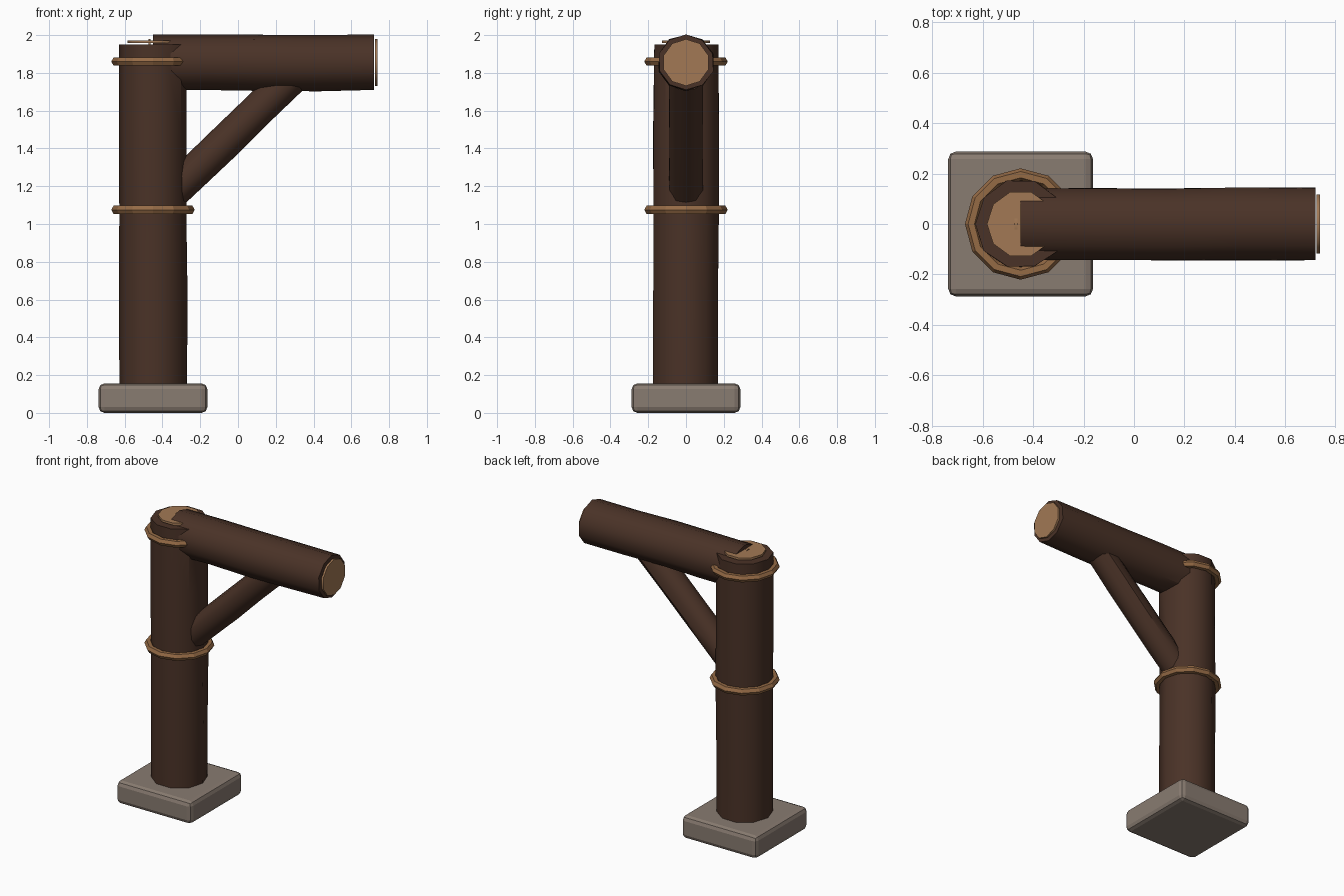
import bpy, bmesh, math, random
from mathutils import Vector

random.seed(4)
cube = bpy.data.objects.get("Cube")
if cube:
    bpy.data.objects.remove(cube, do_unlink=True)


def material(name, rgb):
    m = bpy.data.materials.new(name)
    m.use_nodes = True
    m.diffuse_color = (*rgb, 1)
    m.node_tree.nodes["Principled BSDF"].inputs["Base Color"].default_value = (*rgb, 1)
    return m


bark = material("dark bark", (0.068, 0.032, 0.020))
cut_wood = material("cut wood", (0.36, 0.19, 0.09))
rope = material("rope tan", (0.30, 0.145, 0.060))
stone = material("grey stone", (0.25, 0.20, 0.165))


def finish(obj, name, mat, angle=None):
    obj.name = name
    obj.data.materials.append(mat)
    if angle:
        bpy.ops.object.select_all(action='DESELECT')
        obj.select_set(True)
        bpy.context.view_layer.objects.active = obj
        bpy.ops.object.shade_smooth_by_angle(angle=math.radians(angle))
    return obj


def log(name, start, end, radius, mat, sides=10, rings=5, wobble=0.0, angle=40):
    """Capped round timber between two points, with a slightly uneven skin."""
    start, end = Vector(start), Vector(end)
    axis = (end - start).normalized()
    side = Vector((0, 1, 0))
    up = axis.cross(side)
    bm = bmesh.new()
    loops = []
    for i in range(rings):
        centre = start.lerp(end, i / (rings - 1))
        loop = []
        for k in range(sides):
            a = math.tau * k / sides
            r = radius + random.uniform(-wobble, wobble)
            loop.append(bm.verts.new(centre + (up * math.cos(a) + side * math.sin(a)) * r))
        loops.append(loop)
    for a, b in zip(loops, loops[1:]):
        for k in range(sides):
            n = (k + 1) % sides
            bm.faces.new((a[k], a[n], b[n], b[k]))
    bm.faces.new(loops[0])
    bm.faces.new(loops[-1])
    bmesh.ops.recalc_face_normals(bm, faces=bm.faces)
    mesh = bpy.data.meshes.new(name)
    bm.to_mesh(mesh)
    bm.free()
    obj = bpy.data.objects.new(name, mesh)
    bpy.context.collection.objects.link(obj)
    return finish(obj, name, mat, angle)


POST_X, BEAM_Z = -0.45, 1.855

# Stone footing with rounded edges
bpy.ops.mesh.primitive_cube_add(size=1, location=(POST_X, 0, 0.078))
footing = bpy.context.object
footing.scale = (0.575, 0.575, 0.156)
bpy.ops.object.transform_apply(location=False, rotation=False, scale=True)
bevel = footing.modifiers.new("rounded edges", 'BEVEL')
bevel.width = 0.03
bevel.segments = 2
finish(footing, "stone_footing", stone)

# Timbers
log("post", (POST_X, 0, 0.13), (POST_X, 0, 1.95), 0.18, bark, wobble=0.004)
log("beam", (POST_X, 0, BEAM_Z), (0.72, 0, BEAM_Z), 0.149, bark, wobble=0.004)
log("brace", (-0.40, 0, 1.118), (0.28, 0, 1.771), 0.092, bark, wobble=0.003)

# Pale sawn ends
log("post_end", (POST_X, 0, 1.957), (POST_X, 0, 1.972), 0.134, cut_wood, rings=2)
for name, x in (("beam_outer_end", 0.725), ("beam_inner_end", -0.475)):
    log(name, (x, 0, BEAM_Z), (x + 0.013, 0, BEAM_Z), 0.124, cut_wood, rings=2)

# Rope bands around the post
for name, z in (("lower_band", 1.075), ("upper_band", 1.86)):
    bpy.ops.mesh.primitive_torus_add(location=(POST_X, 0, z), major_radius=0.196,
                                     minor_radius=0.025, major_segments=12, minor_segments=6)
    finish(bpy.context.object, name, rope)
